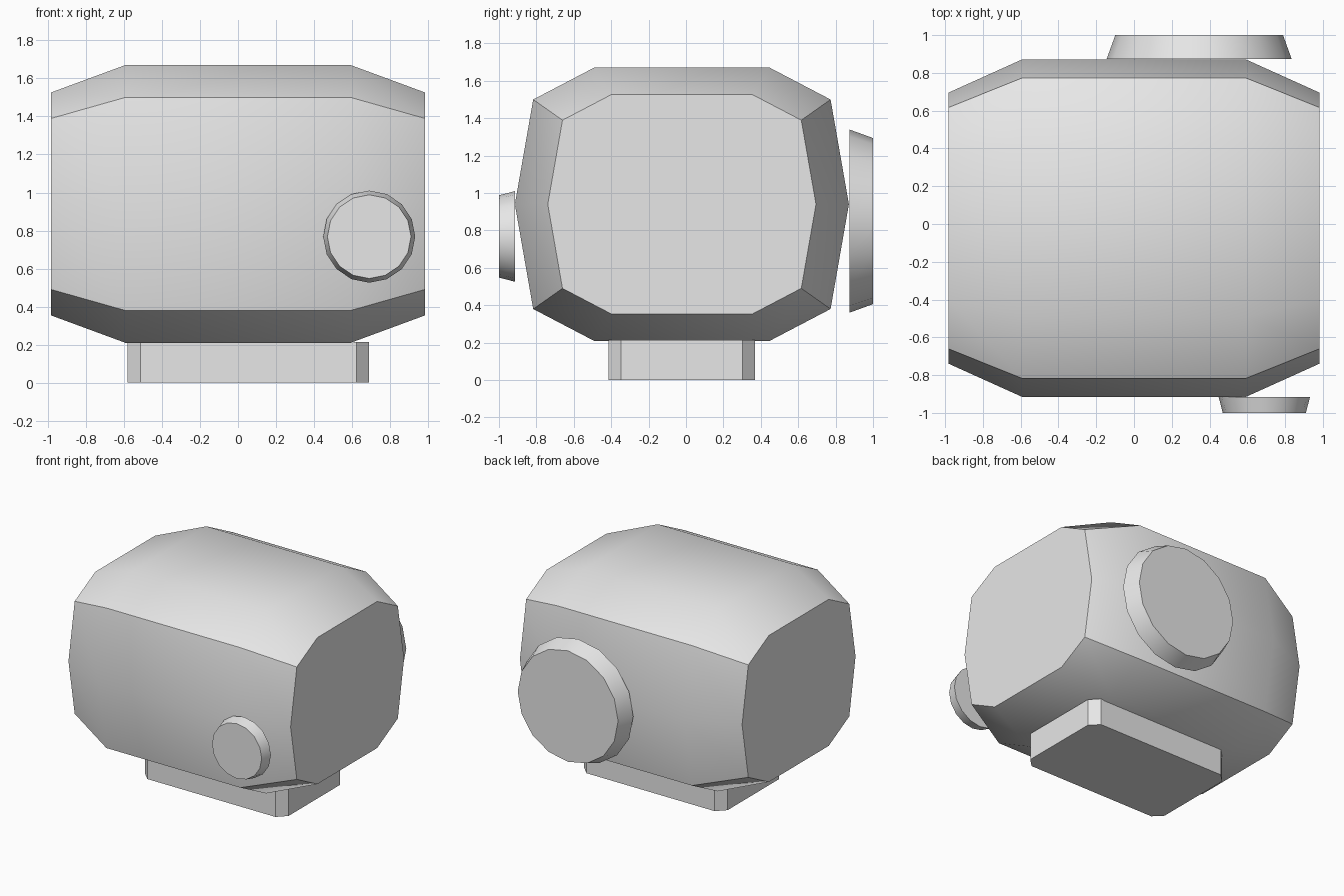
import bpy, bmesh, math

if "Cube" in bpy.data.objects:
    bpy.data.objects.remove(bpy.data.objects["Cube"])

grey = bpy.data.materials.new("light grey")
grey.diffuse_color = (0.8, 0.8, 0.8, 1)
grey.use_nodes = True
grey.node_tree.nodes["Principled BSDF"].inputs["Base Color"].default_value = grey.diffuse_color


def loft(name, rings):
    """Skin matching rings of points and close both ends."""
    bm = bmesh.new()
    loops = [[bm.verts.new(p) for p in ring] for ring in rings]
    n = len(loops[0])
    for a, b in zip(loops, loops[1:]):
        for i in range(n):
            j = (i + 1) % n
            bm.faces.new((a[i], a[j], b[j], b[i]))
    bm.faces.new(loops[0])
    bm.faces.new(loops[-1])
    bmesh.ops.recalc_face_normals(bm, faces=bm.faces)
    mesh = bpy.data.meshes.new(name)
    bm.to_mesh(mesh)
    bm.free()
    mesh.materials.append(grey)
    obj = bpy.data.objects.new(name, mesh)
    bpy.context.collection.objects.link(obj)
    bpy.ops.object.select_all(action='DESELECT')
    obj.select_set(True)
    bpy.context.view_layer.objects.active = obj
    bpy.ops.object.shade_smooth_by_angle(angle=math.radians(30))
    return obj


# Body: ten-sided section along x, shrunk at both ends
CY, CZ = -0.022, 0.94
quarter = [(0.893, 0), (0.795, 0.56), (0.47, 0.73)]
half = quarter + [(-y, z) for y, z in reversed(quarter)]
section = half + [(y, -z) for y, z in reversed(half[1:-1])]
stations = [(-0.983, 0.803), (-0.593, 1), (0.593, 1), (0.983, 0.803)]
loft("body", [[(x, CY + y * s, CZ + z * s) for y, z in section]
              for x, s in stations])


# Foot: block with chamfered vertical corners
x0, x1, y0, y1, c = -0.58, 0.69, -0.415, 0.37, 0.068
plan = [(x0 + c, y0), (x1 - c, y0), (x1, y0 + c), (x1, y1 - c),
        (x1 - c, y1), (x0 + c, y1), (x0, y1 - c), (x0, y0 + c)]
loft("foot", [[(x, y, z) for x, y in plan] for z in (0, 0.215)])


# Knobs: tapered sixteen-sided discs on front and back
def disc(name, x, z, base, tip):
    rings = []
    for y, r in (base, tip):
        angles = [math.tau * i / 16 for i in range(16)]
        rings.append([(x + r * math.cos(a), y, z + r * math.sin(a))
                      for a in angles])
    return loft(name, rings)


disc("front_knob", 0.69, 0.768, (-0.915, 0.242), (-1, 0.22))
disc("back_disc", 0.345, 0.85, (0.873, 0.49), (1, 0.444))
